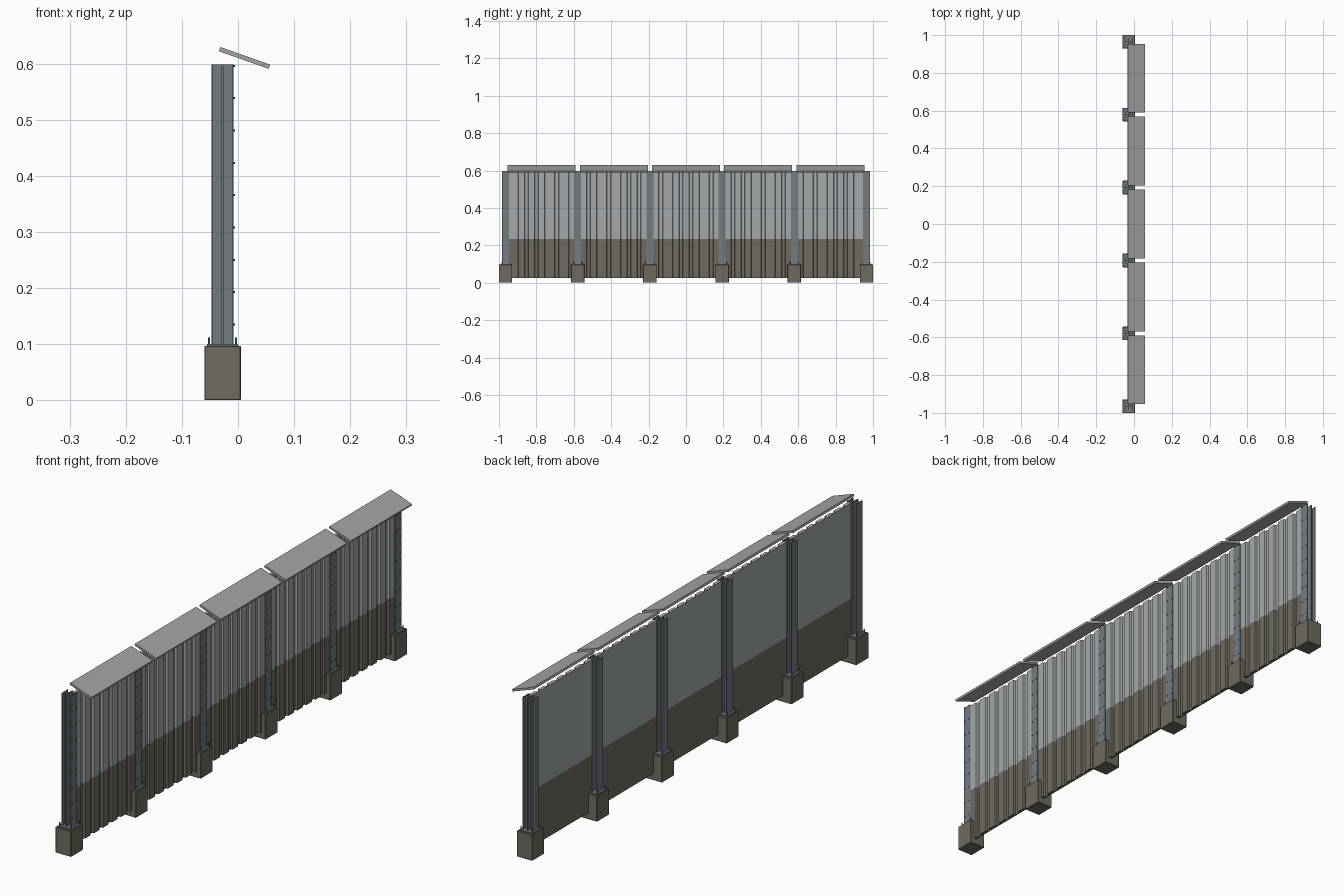
import bpy, bmesh, math
from mathutils import Matrix, Vector

cube = bpy.data.objects.get("Cube")
if cube:
    bpy.data.objects.remove(cube, do_unlink=True)


def material(name, rgb):
    m = bpy.data.materials.new(name)
    m.use_nodes = True
    m.diffuse_color = (*rgb, 1)
    m.node_tree.nodes["Principled BSDF"].inputs["Base Color"].default_value = (*rgb, 1)
    return m


CONCRETE = material("concrete", (0.16, 0.147, 0.115))
STEEL = material("blue grey steel", (0.17, 0.2, 0.215))
METAL = material("light grey panel", (0.37, 0.395, 0.405))
ROOF = material("roof grey", (0.36, 0.375, 0.38))


def finish(bm, name, mat):
    bmesh.ops.recalc_face_normals(bm, faces=bm.faces)
    mesh = bpy.data.meshes.new(name)
    bm.to_mesh(mesh)
    bm.free()
    mesh.materials.append(mat)
    obj = bpy.data.objects.new(name, mesh)
    bpy.context.scene.collection.objects.link(obj)
    return obj


def add_box(bm, x0, x1, y0, y1, z0, z1):
    size = Matrix.Diagonal((x1 - x0, y1 - y0, z1 - z0, 1))
    mid = Matrix.Translation(((x0 + x1) / 2, (y0 + y1) / 2, (z0 + z1) / 2))
    bmesh.ops.create_cube(bm, size=1, matrix=mid @ size)


def add_cylinder(bm, place, radius, depth, sideways=False):
    turn = Matrix.Rotation(math.pi / 2, 4, "Y") if sideways else Matrix()
    bmesh.ops.create_cone(bm, cap_ends=True, segments=6, radius1=radius, radius2=radius,
                          depth=depth, matrix=Matrix.Translation(place) @ turn)


def extrude_up(bm, outline, z0, z1):
    face = bm.faces.new([bm.verts.new((x, y, z0)) for x, y in outline])
    top = bmesh.ops.extrude_face_region(bm, geom=[face])["geom"]
    for v in top:
        if isinstance(v, bmesh.types.BMVert):
            v.co.z = z1


PITCH = 0.386
BACK, MIDDLE, FRONT = -0.047, -0.0275, -0.008
TOP, BLOCK_TOP = 0.598, 0.097
HALF = 0.0185

# Posts: concrete footing, base plate, two back-to-back H beams, bolts
for i in range(6):
    y = (i - 2.5) * PITCH
    bm = bmesh.new()
    add_box(bm, -0.06, 0.005, y - 0.036, y + 0.036, 0, BLOCK_TOP)
    footing = finish(bm, "footing", CONCRETE)
    bevel = footing.modifiers.new("bevel", "BEVEL")
    bevel.width = 0.0015
    bevel.segments = 1

    bm = bmesh.new()
    add_box(bm, -0.055, 0.0, y - 0.028, y + 0.028, BLOCK_TOP, 0.1)
    for x in (-0.0515, -0.0035):
        for side in (-1, 1):
            add_cylinder(bm, (x, y + side * 0.023, 0.105), 0.002, 0.014)
    finish(bm, "base_plate", STEEL)

    bm = bmesh.new()
    for x0, x1 in ((BACK, MIDDLE), (MIDDLE, FRONT)):
        add_box(bm, x0, x0 + 0.002, y - HALF, y + HALF, 0.1, TOP)
        add_box(bm, x1 - 0.002, x1, y - HALF, y + HALF, 0.1, TOP)
        add_box(bm, x0 + 0.002, x1 - 0.002, y - 0.0015, y + 0.0015, 0.1, TOP)
    finish(bm, "post", STEEL)

    bm = bmesh.new()
    for row in range(9):
        for side in (-1, 1):
            add_cylinder(bm, (FRONT + 0.001, y + side * 0.011, 0.135 + row * 0.0576),
                         0.002, 0.004, True)
    finish(bm, "post_bolts", STEEL)

# Ribbed wall panels: flat behind, corrugated in front
RIBS = 7
for i in range(5):
    y = (i - 2) * PITCH
    width = PITCH - 0.008
    step = width / RIBS
    outline = [(-0.024, y + width / 2), (-0.024, y - width / 2)]
    for r in range(RIBS):
        start = y - width / 2 + r * step
        outline += [(-0.019, start), (-0.019, start + step * 0.16),
                    (-0.011, start + step * 0.2), (-0.011, start + step * 0.8),
                    (-0.019, start + step * 0.84)]
    outline.append((-0.019, y + width / 2))
    for name, mat, z0, z1 in (("lower_panel", CONCRETE, 0.025, 0.235),
                              ("upper_panel", METAL, 0.235, 0.595)):
        bm = bmesh.new()
        extrude_up(bm, outline, z0, z1)
        finish(bm, name, mat)

    # Tilted cover above each bay
    bm = bmesh.new()
    add_box(bm, -0.047, 0.047, -0.182, 0.182, -0.004, 0.004)
    tilt = Matrix.Rotation(math.radians(19.5), 4, "Y")
    bmesh.ops.transform(bm, matrix=Matrix.Translation(Vector((0.0115, y, 0.61))) @ tilt,
                        verts=bm.verts)
    finish(bm, "roof_slab", ROOF)
